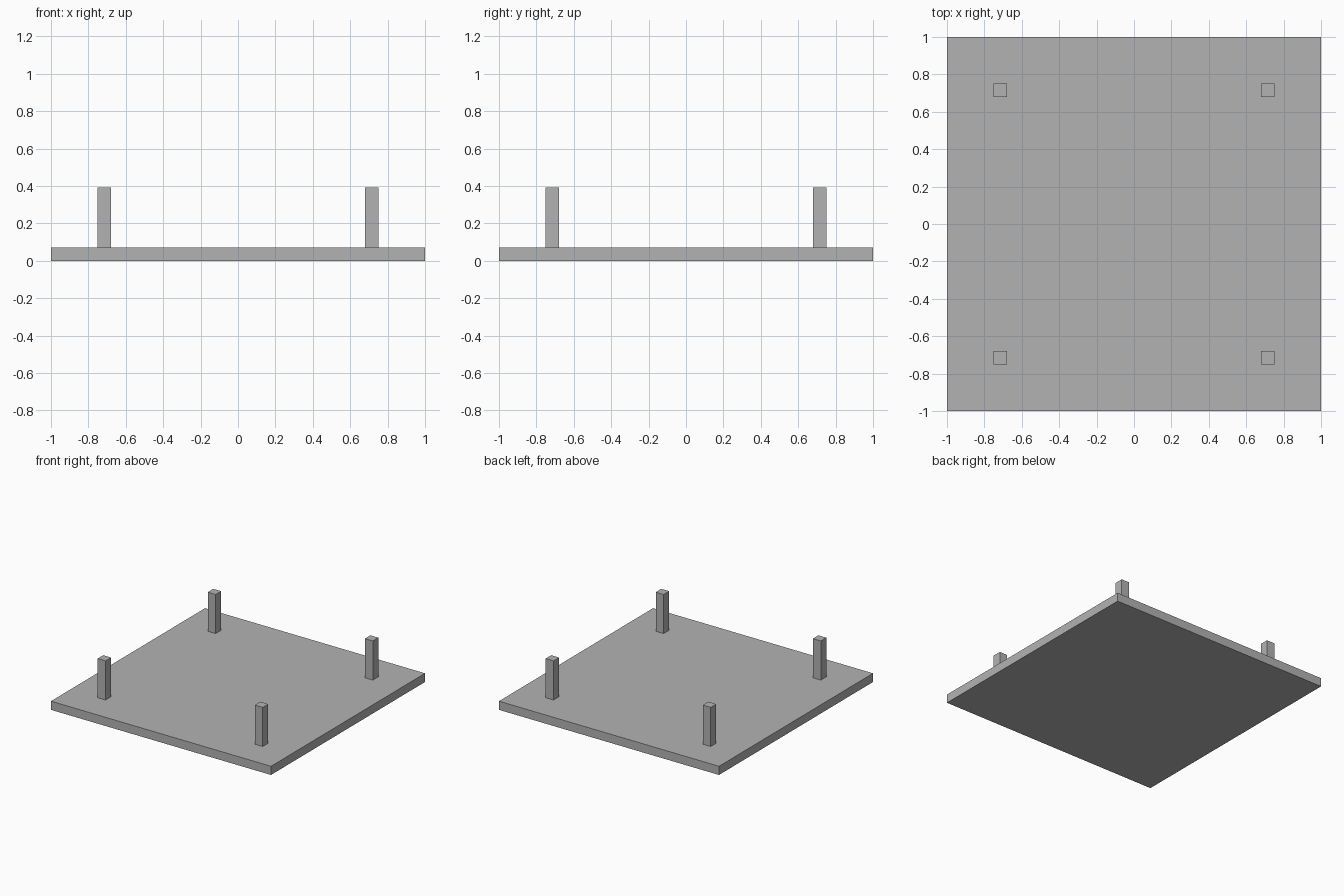
import bpy

# Remove the default cube
default = bpy.data.objects.get("Cube")
if default:
    bpy.data.objects.remove(default, do_unlink=True)

UNIT = 1 / 14  # plate thickness and post width

# Single grey colour
GREY = (0.45, 0.45, 0.45, 1)
grey = bpy.data.materials.new("plain grey")
grey.use_nodes = True
grey.diffuse_color = GREY
grey.node_tree.nodes["Principled BSDF"].inputs["Base Color"].default_value = GREY


def box(name, x, y, bottom, width, height):
    """Square box standing on the given bottom height."""
    bpy.ops.mesh.primitive_cube_add(size=1, location=(x, y, bottom + height / 2))
    obj = bpy.context.object
    obj.name = name
    obj.scale = (width, width, height)
    bpy.ops.object.transform_apply(location=False, rotation=False, scale=True)
    obj.data.materials.append(grey)
    return obj


# Flat square base
box("base_plate", 0, 0, 0, 2, UNIT)

# Four upright posts near the corners
for side, sx in (("left", 1), ("right", -1)):
    for end, sy in (("front", -1), ("back", 1)):
        box(f"{end}_{side}_post", sx * 10 * UNIT, sy * 10 * UNIT, UNIT, UNIT, 4.5 * UNIT)
